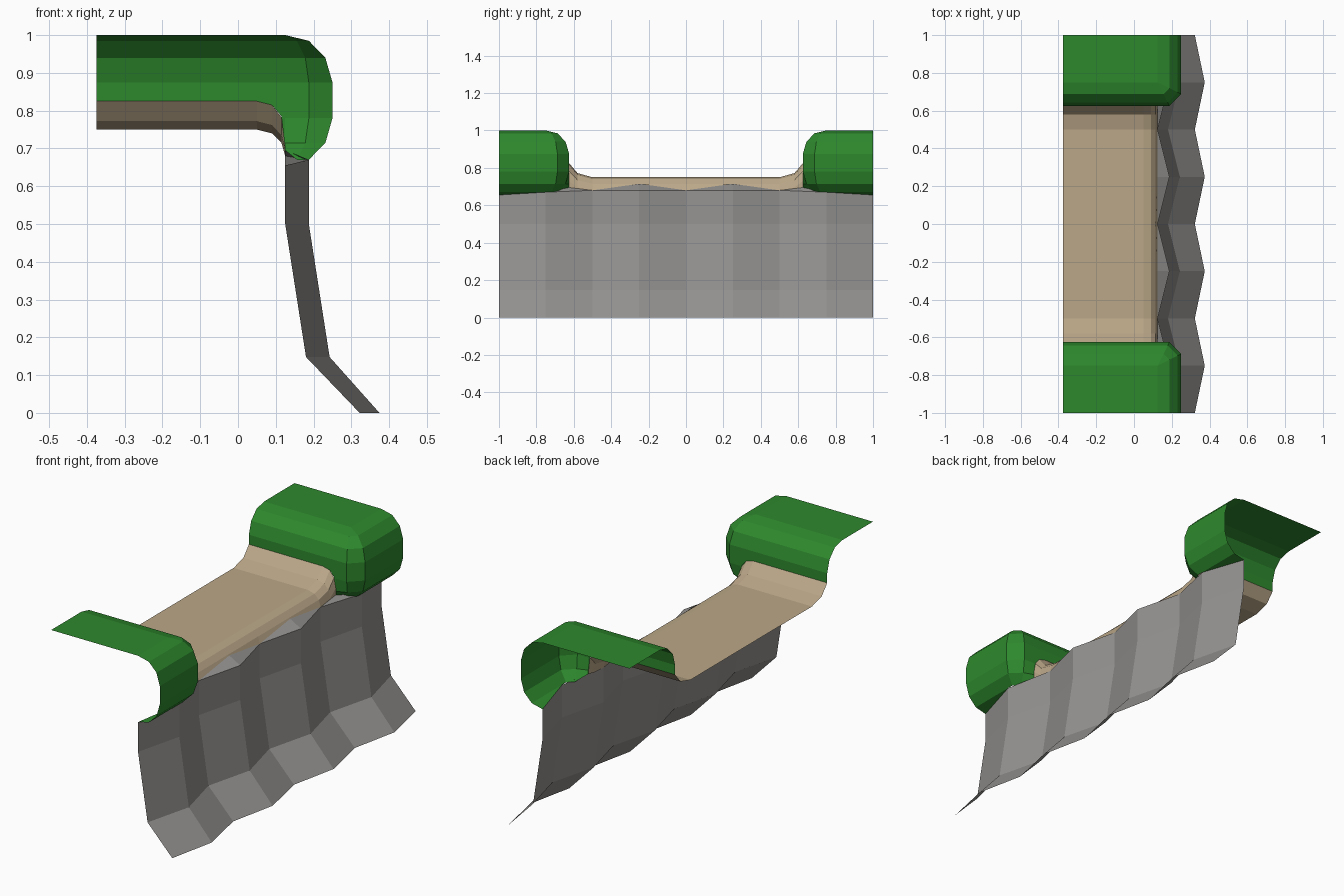
import bpy

if "Cube" in bpy.data.objects:
    bpy.data.objects.remove(bpy.data.objects["Cube"])


def sheet(name, columns, color, extra=()):
    """Skin neighbouring columns of points, then mirror the half across y = 0."""
    verts, index, faces = [], {}, []

    def vid(p):
        key = tuple(round(c, 4) for c in p)
        if key not in index:
            index[key] = len(verts)
            verts.append(key)
        return index[key]

    def add(points):
        ids = list(dict.fromkeys(vid(p) for p in points))
        if len(ids) > 2:
            faces.append(ids)

    for a, b in zip(columns, columns[1:]):
        for j in range(len(a) - 1):
            add((a[j], a[j + 1], b[j + 1], b[j]))
    for tri in extra:
        add(tri)
    mesh = bpy.data.meshes.new(name)
    mesh.from_pydata(verts, [], faces)
    mesh.update()
    obj = bpy.data.objects.new(name, mesh)
    bpy.context.collection.objects.link(obj)
    mat = bpy.data.materials.new(name)
    mat.diffuse_color = (*color, 1)
    mat.use_nodes = True
    mat.node_tree.nodes["Principled BSDF"].inputs["Base Color"].default_value = mat.diffuse_color
    mesh.materials.append(mat)
    mirror = obj.modifiers.new("mirror", "MIRROR")
    mirror.use_axis = (False, True, False)
    mirror.merge_threshold = 0.0005
    return obj


# Grass bank: rounded profile (bulge, height) swept round a chamfered corner
profile = [(0, 1), (.5, .985), (.85, .94), (1, .875), (1, .78), (.85, .715), (.5, .67)]
grass = []
for x, low in [(-.375, .825), (.05, .825), (.09, .815), (.115, .785), (.125, .695)]:
    col = [(x, 1, 1)]
    for k, (s, z) in enumerate(profile):
        if k > 3:
            s = 1
        col.append((x, .75 - .125 * s, max(z, low)))
    grass.append(col + [col[-1]])
for dx, dy, y0 in [(.0625, -.125, .75), (.125, -.0625, .75), (.125, 0, .75), (.125, 0, 1)]:
    col = [(.125, 1, 1)]
    col += [(.125 + dx * s, y0 + dy * s, z) for s, z in profile]
    # the under-lip turns back to the rock at the outer end
    grass.append(col + [(.125, 1, .655) if y0 == 1 else col[-1]])
sheet("grass_bank", grass, (.027, .25, .027))

# Dirt path: flat bed, raised edge beside the bank, rounded drop at the cliff
path = []
for y, rise, low in [(0, 0, .68), (.25, 0, .715), (.5, 0, .68), (.58, .022, .685), (.625, .075, .695)]:
    path.append([(-.375, y, .75 + rise), (.05, y, .75 + rise), (.09, y, .74 + rise),
                 (.115, y, .715 + .9 * rise), (.125, y, max(low, .68 + .67 * rise)),
                 (.125, y, low)])
sheet("dirt_path", path, (.5, .39, .25))

# Rock cliff: zigzag wall, with small ledges filling the gaps under the path
rock = []
for i, top in enumerate([.68, .68, .68, .67, .655]):
    out = .0625 * (i % 2)
    rock.append([(.125 + out, i * .25, top), (.125 + out, i * .25, .5),
                 (.18 + out, i * .25, .148), (.322 + out * .84, i * .25, 0)])
ledges = [((.125, 0, .68), (.1875, .25, .68), (.125, .25, .715)),
          ((.125, .25, .715), (.1875, .25, .68), (.125, .5, .68)),
          ((.125, .5, .68), (.1875, .75, .67), (.125, .625, .695))]
sheet("rock_cliff", rock, (.3, .29, .28), ledges)
